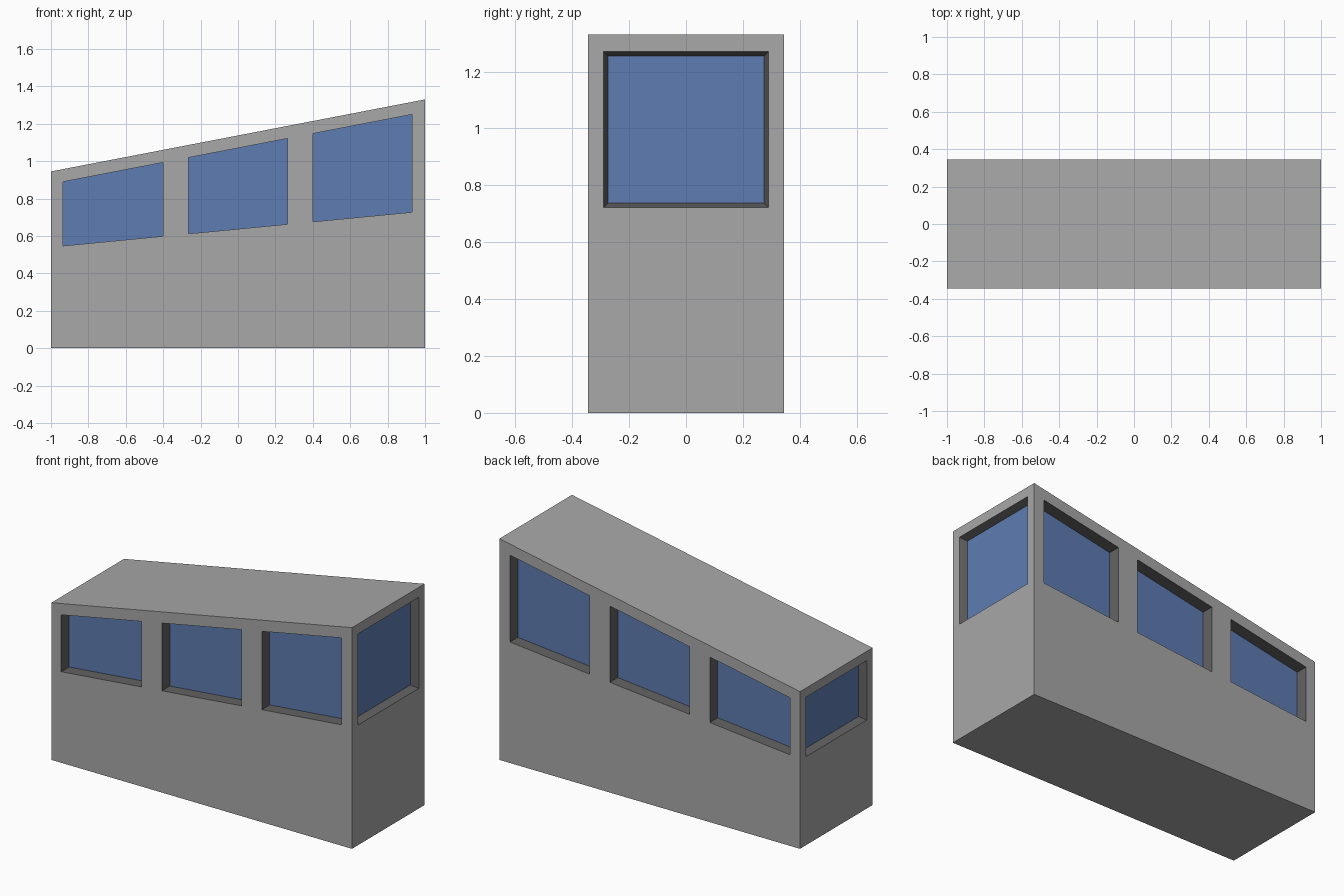
import bpy, bmesh

if "Cube" in bpy.data.objects:
    bpy.data.objects.remove(bpy.data.objects["Cube"])

HX, HY = 1.0, 0.345          # half length and half width


def roof(x): return 1.1375 + 0.1925 * x
def win_top(x): return 1.07 + 0.193 * x
def win_bottom(x): return 0.6375 + 0.0965 * x


def material(name, rgb):
    m = bpy.data.materials.new(name)
    m.diffuse_color = (*rgb, 1)
    m.use_nodes = True
    m.node_tree.nodes["Principled BSDF"].inputs["Base Color"].default_value = m.diffuse_color
    return m


mesh = bpy.data.meshes.new("cabin_body")
body = bpy.data.objects.new("cabin_body", mesh)
bpy.context.collection.objects.link(body)
for m in (material("body grey", (0.392, 0.392, 0.392)),
          material("recess dark grey", (0.125, 0.125, 0.125)),
          material("glass blue", (0.112, 0.201, 0.447))):
    mesh.materials.append(m)

bm = bmesh.new()


def face(pts, mat):
    f = bm.faces.new([bm.verts.new(p) for p in pts])
    f.material_index = mat


def wall(place, columns, rows, depth, inset):
    """Panelled wall; every second column has a recessed window in the middle row.
    place(u, z, depth) gives the 3D point."""
    for i in range(len(columns) - 1):
        u0, u1 = columns[i], columns[i + 1]
        lo, hi = rows(u0), rows(u1)
        for r in range(3):
            quad = [(u0, lo[r]), (u1, hi[r]), (u1, hi[r + 1]), (u0, lo[r + 1])]
            if r != 1 or i % 2 == 0:
                face([place(u, z, 0) for u, z in quad], 0)
                continue
            # recess walls and glass
            signs = ((1, 1), (-1, 1), (-1, -1), (1, -1))
            outer = [place(u, z, 0) for u, z in quad]
            inner = [place(u + a * inset, z + b * inset, depth)
                     for (u, z), (a, b) in zip(quad, signs)]
            for k in range(4):
                n = (k + 1) % 4
                face([outer[k], outer[n], inner[n], inner[k]], 1)
            face(inner, 2)


# Long sides with three windows each
for s in (-1, 1):
    wall(lambda x, z, d: (x, s * (HY - d), z),
         [-HX, -0.935, -0.4, -0.265, 0.265, 0.4, 0.93, HX],
         lambda x: (0, win_bottom(x), win_top(x), roof(x)), 0.075, 0)

# Ends with one bevelled window each
for s, z0, z1 in ((1, 0.722, 1.27), (-1, 0.532, 0.89)):
    x = s * HX

    def rows(y):
        if abs(y) > 0.3:
            return (0, win_bottom(x), win_top(x), roof(x))
        return (0, z0, z1, roof(x))

    wall(lambda y, z, d: (s * (HX - d), y, z),
         [-HY, -0.29, 0.29, HY], rows, 0.045, 0.015)

# Close the roof and floor
bmesh.ops.remove_doubles(bm, verts=bm.verts, dist=1e-5)
bmesh.ops.holes_fill(bm, edges=[e for e in bm.edges if e.is_boundary], sides=0)
for f in bm.faces:
    if len(f.verts) > 4:
        f.material_index = 0
bmesh.ops.recalc_face_normals(bm, faces=bm.faces)
bm.to_mesh(mesh)
bm.free()
